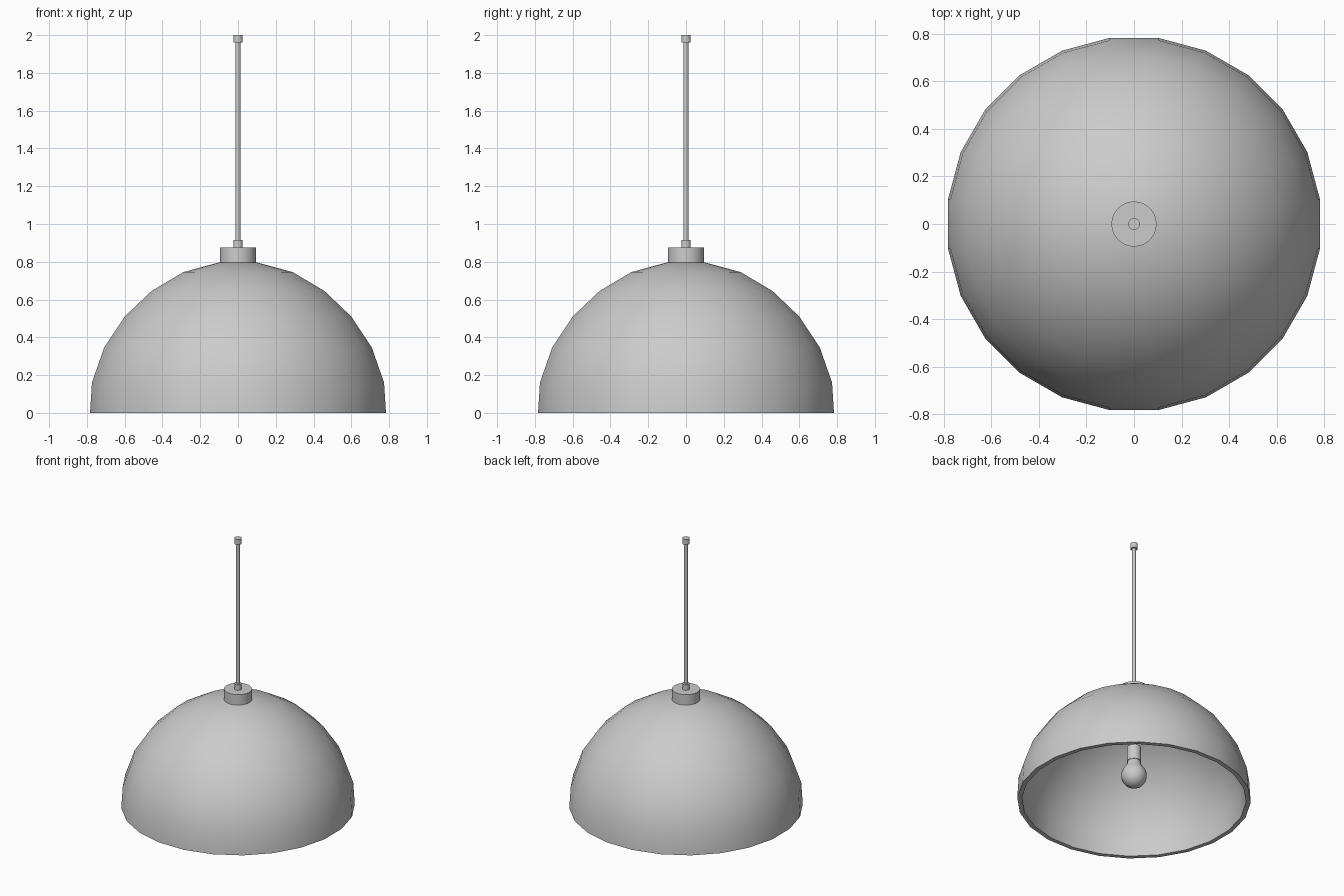
import bpy, bmesh
from math import cos, sin, pi, radians

if "Cube" in bpy.data.objects:
    bpy.data.objects.remove(bpy.data.objects["Cube"])


def lathe(name, profile, sides, closed=False, angle=35):
    """Spin an (r, z) profile about z; r = 0 makes a pole."""
    bm = bmesh.new()
    rings = []
    for r, z in profile:
        if r == 0:
            rings.append([bm.verts.new((0, 0, z))] * sides)
        else:
            rings.append([bm.verts.new((r * cos(2 * pi * (i + 0.5) / sides),
                                        r * sin(2 * pi * (i + 0.5) / sides), z))
                          for i in range(sides)])
    pairs = list(zip(rings, rings[1:]))
    if closed:
        pairs.append((rings[-1], rings[0]))
    for a, b in pairs:
        for i in range(sides):
            j = (i + 1) % sides
            face = list(dict.fromkeys((a[i], a[j], b[j], b[i])))
            if len(face) > 2:
                bm.faces.new(face)
    bmesh.ops.recalc_face_normals(bm, faces=bm.faces)
    me = bpy.data.meshes.new(name)
    bm.to_mesh(me)
    bm.free()
    ob = bpy.data.objects.new(name, me)
    bpy.context.collection.objects.link(ob)
    bpy.ops.object.select_all(action='DESELECT')
    ob.select_set(True)
    bpy.context.view_layer.objects.active = ob
    bpy.ops.object.shade_smooth_by_angle(angle=radians(angle))
    return ob


def tube(name, r, z0, z1, sides=16):
    return lathe(name, [(0, z0), (r, z0), (r, z1), (0, z1)], sides)


# Domed shade: outer skin, rim and inner skin
outer = [(0.79, 0), (0.78, 0.16), (0.715, 0.345), (0.605, 0.51),
         (0.462, 0.645), (0.293, 0.745), (0.1, 0.797), (0, 0.8)]
inner = [(r * 0.96, z * 0.96) for r, z in reversed(outer)]
lathe("shade", outer + inner, 24, closed=True)

# Cap on top of the shade
tube("shade_cap", 0.095, 0.78, 0.875, 32)

# Hanging rod with its two collars
tube("rod", 0.013, 0.40, 1.99)
tube("lower_collar", 0.025, 0.87, 0.915)
tube("upper_collar", 0.025, 1.96, 2.0)

# Bulb socket
tube("bulb_socket", 0.048, 0.30, 0.41)

# Bulb: neck tapering into a globe
globe = [(0.088 * sin(radians(a)), 0.19 - 0.088 * cos(radians(a)))
         for a in range(20, 121, 20)]
lathe("bulb", [(0, 0.102)] + globe + [(0.05, 0.27), (0.042, 0.31), (0, 0.31)], 16)
